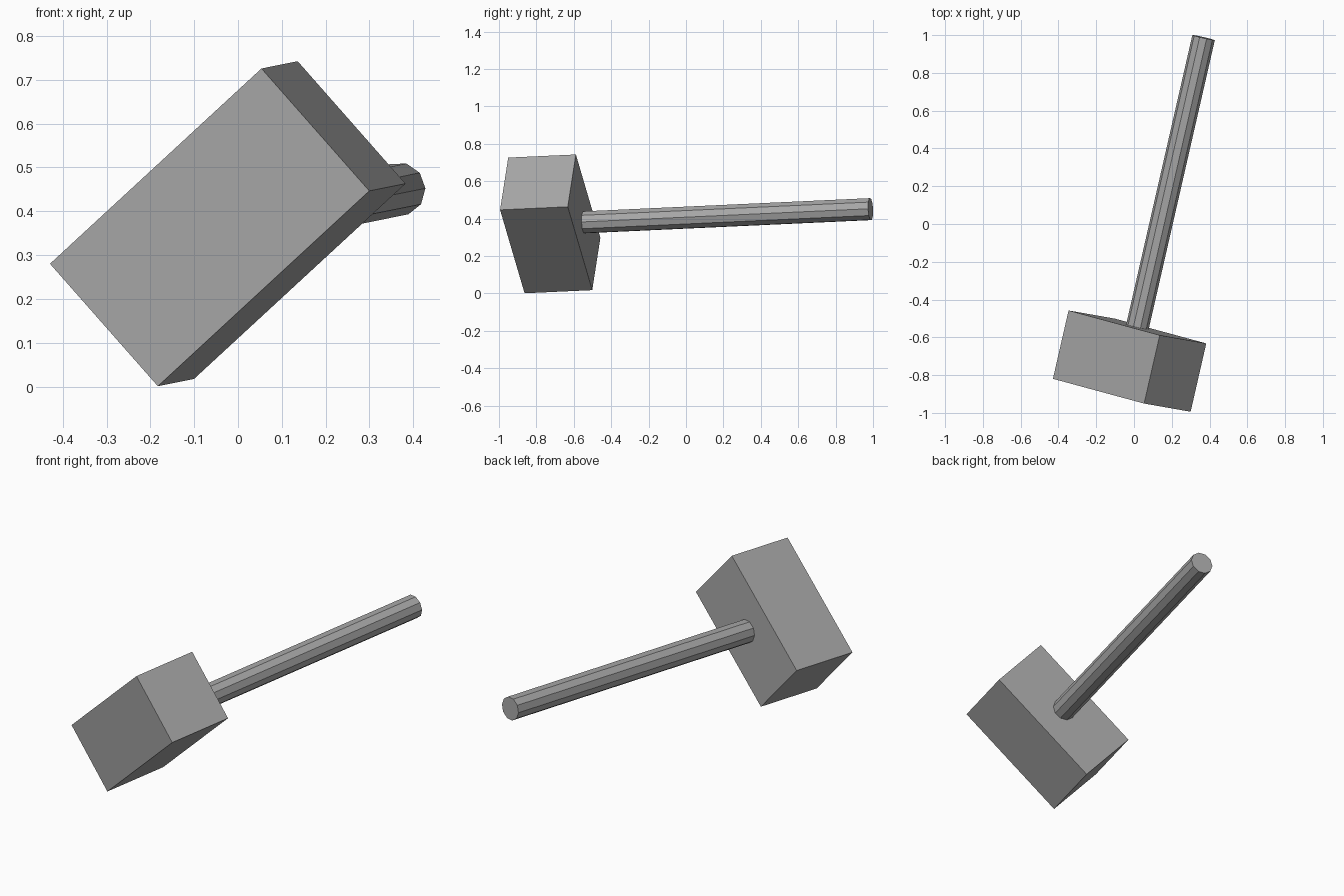
import bpy, bmesh, math
from mathutils import Matrix, Vector

cube = bpy.data.objects.get("Cube")
if cube:
    bpy.data.objects.remove(cube, do_unlink=True)

# One plain grey for the whole mallet
grey = bpy.data.materials.new("grey")
grey.use_nodes = True
grey.diffuse_color = (0.385, 0.385, 0.385, 1)
grey.node_tree.nodes["Principled BSDF"].inputs["Base Color"].default_value = (0.385, 0.385, 0.385, 1)

# Tilted frame: x along the head's length, z along the handle,
# with the origin at the middle of the head's back face
x_axis = Vector((0.483, -0.131, 0.446)).normalized()
z_axis = Vector((0.2207, 0.974, 0.043))
z_axis = (z_axis - x_axis * z_axis.dot(x_axis)).normalized()
y_axis = z_axis.cross(x_axis)
frame = Matrix((x_axis, y_axis, z_axis)).transposed().to_4x4()
frame.translation = (0.018, -0.545, 0.38)


def prism(name, outline, z0, z1):
    """Closed flat-sided prism over an outline, placed in the tilted frame."""
    bm = bmesh.new()
    base = bm.faces.new([bm.verts.new((x, y, z0)) for x, y in outline])
    top = bmesh.ops.extrude_face_region(bm, geom=[base], use_keep_orig=True)
    verts = [g for g in top["geom"] if isinstance(g, bmesh.types.BMVert)]
    bmesh.ops.translate(bm, verts=verts, vec=(0, 0, z1 - z0))
    bmesh.ops.recalc_face_normals(bm, faces=bm.faces)
    mesh = bpy.data.meshes.new(name)
    bm.to_mesh(mesh)
    bm.free()
    mesh.materials.append(grey)
    obj = bpy.data.objects.new(name, mesh)
    obj.matrix_world = frame
    bpy.context.collection.objects.link(obj)
    return obj


# Block head
HX, HY, DEPTH = 0.335, 0.1875, 0.3715
prism("mallet_head", [(-HX, -HY), (HX, -HY), (HX, HY), (-HX, HY)], -DEPTH, 0)

# Ten-sided handle, seated slightly into the head
SIDES, RADIUS, LENGTH = 10, 0.061, 1.573
angles = [math.radians(40) + math.tau * i / SIDES for i in range(SIDES)]
prism("handle", [(RADIUS * math.cos(a), RADIUS * math.sin(a)) for a in angles], -0.01, LENGTH)
